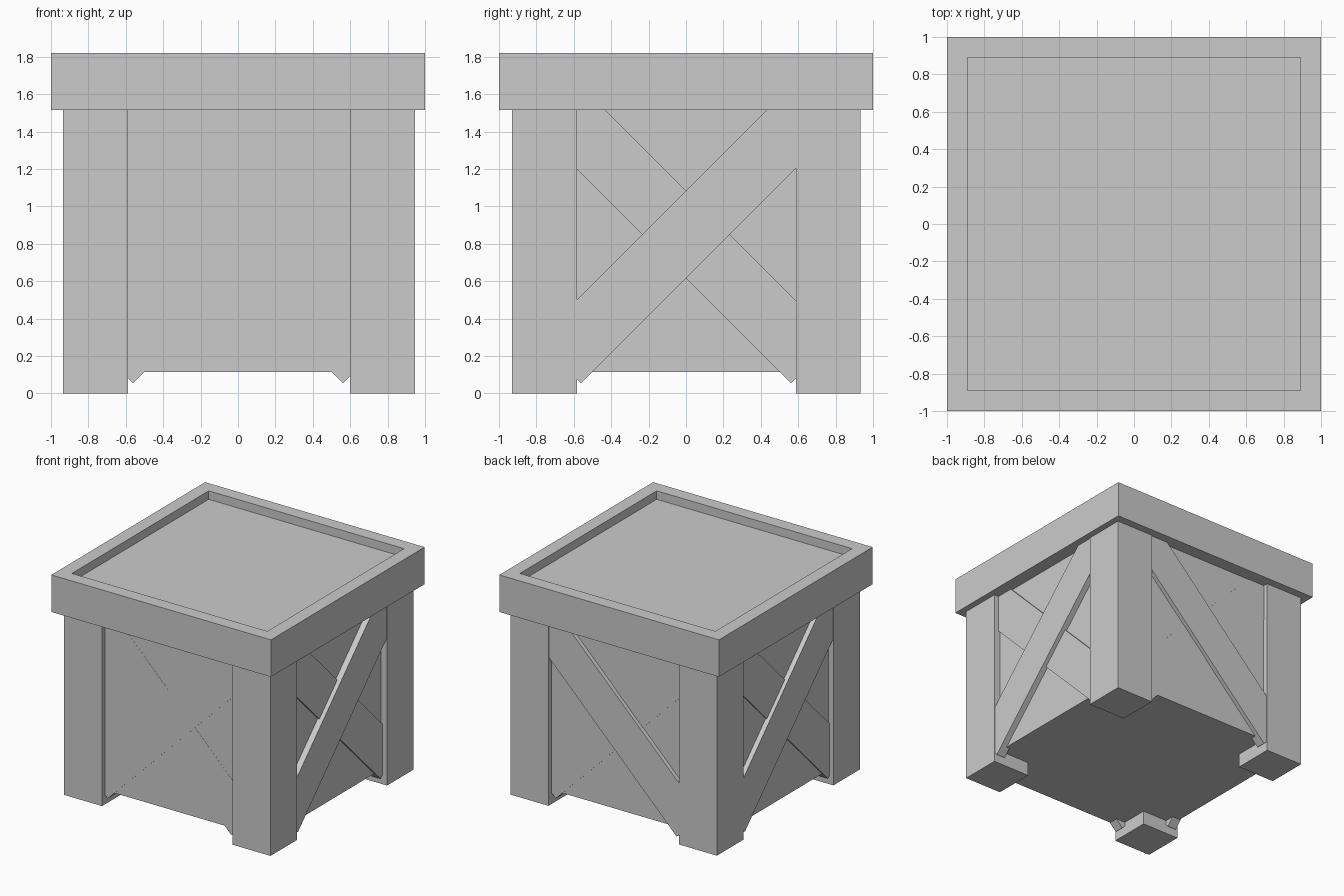
import bpy, bmesh, math
from mathutils import Matrix, Vector

if "Cube" in bpy.data.objects:
    bpy.data.objects.remove(bpy.data.objects["Cube"])


def box(name, lo, hi, mat=None):
    """Axis-aligned box between two corners, optionally transformed."""
    bm = bmesh.new()
    bmesh.ops.create_cube(bm, size=1)
    lo, hi = Vector(lo), Vector(hi)
    for v in bm.verts:
        v.co = Vector(lo[i] + (v.co[i] + 0.5) * (hi[i] - lo[i]) for i in range(3))
    if mat is not None:
        bm.transform(mat)
    me = bpy.data.meshes.new(name)
    bm.to_mesh(me)
    bm.free()
    ob = bpy.data.objects.new(name, me)
    bpy.context.collection.objects.link(ob)
    return ob


# Inner crate body, its top is the recessed panel of the lid
box("crate_body", (-0.89, -0.89, 0.115), (0.89, 0.89, 1.75))

# Corner posts
for xn, x0, x1 in (("left", -0.935, -0.588), ("right", 0.6, 0.947)):
    for yn, y0, y1 in (("front", -0.93, -0.583), ("back", 0.587, 0.933)):
        box(f"{yn}_{xn}_post", (x0, y0, 0), (x1, y1, 1.56))

# Lid rim: square frame extruded with an inset opening
bm = bmesh.new()
rings = []
for r, z in ((1, 1.515), (1, 1.82), (0.89, 1.82), (0.89, 1.515)):
    rings.append([bm.verts.new((sx * r, sy * r, z))
                  for sx, sy in ((-1, -1), (1, -1), (1, 1), (-1, 1))])
for a, b in zip(rings, rings[1:] + rings[:1]):
    for i in range(4):
        j = (i + 1) % 4
        bm.faces.new((a[i], a[j], b[j], b[i]))
bmesh.ops.recalc_face_normals(bm, faces=bm.faces)
me = bpy.data.meshes.new("lid_rim")
bm.to_mesh(me)
bm.free()
bpy.context.collection.objects.link(bpy.data.objects.new("lid_rim", me))

# Crossed braces on each side: (name, turn, outer brace depth, inner brace depth, outer slope)
SIDES = (("front", 0, 0.893, 0.891, 1), ("right", 90, 0.94, 0.905, 1),
         ("back", 180, 0.925, 0.893, -1), ("left", 270, 0.93, 0.90, 1))
for name, turn, d_out, d_in, slope in SIDES:
    for part, d, s in (("outer", d_out, slope), ("inner", d_in, -slope)):
        m = (Matrix.Rotation(math.radians(turn), 4, 'Z')
             @ Matrix.Translation((0, 0, 0.85))
             @ Matrix.Rotation(math.radians(-45 * s), 4, 'Y'))
        box(f"{name}_{part}_brace", (-0.96, -d, -0.165), (0.96, -d + 0.08, 0.165), m)
